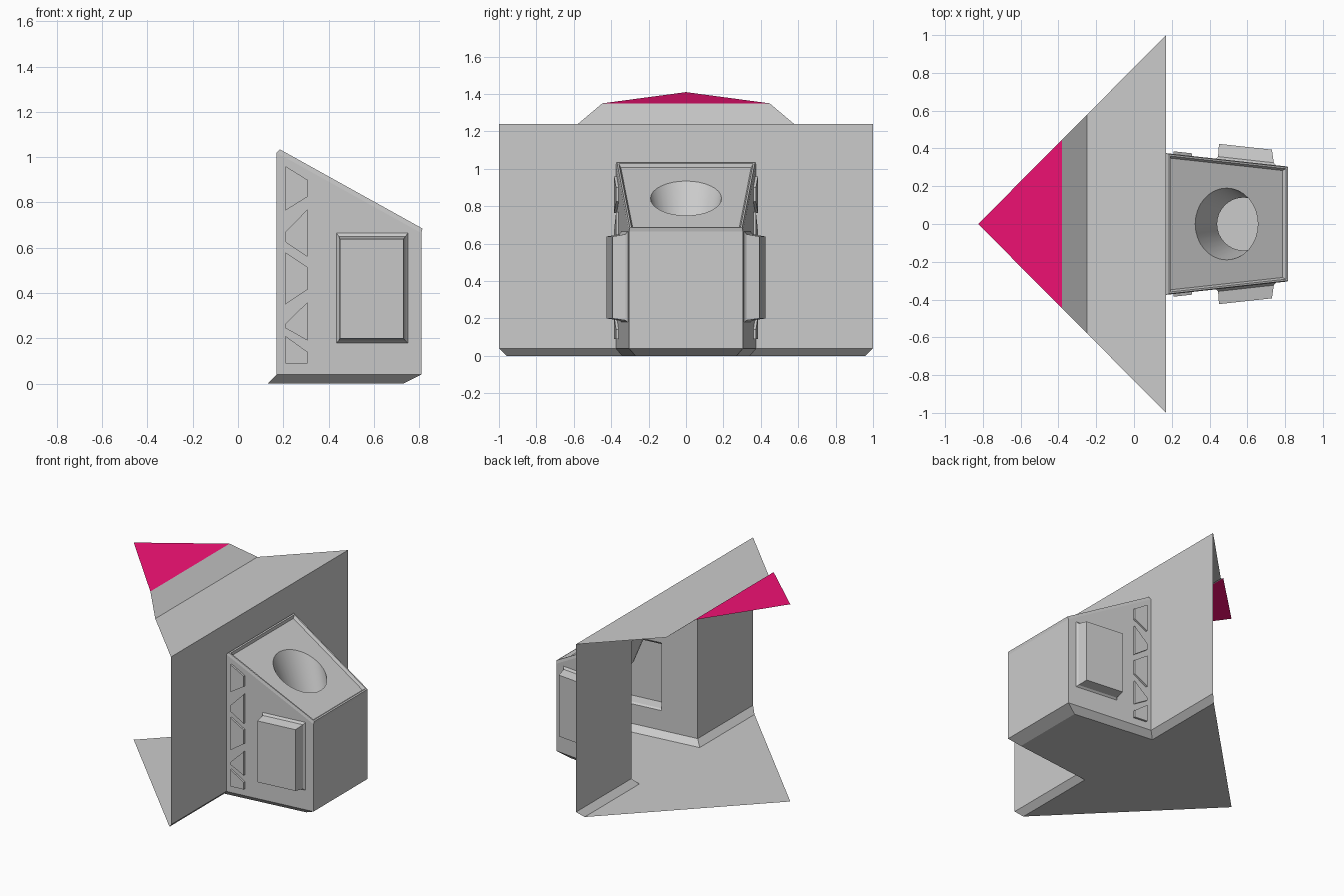
import bpy, bmesh, math
from mathutils import Vector

if "Cube" in bpy.data.objects:
    bpy.data.objects.remove(bpy.data.objects["Cube"])


def build(name, verts, faces, inside, flip=False, smooth=False):
    """Mesh from points and faces, normals pointing away from 'inside'."""
    me = bpy.data.meshes.new(name)
    me.from_pydata([tuple(v) for v in verts], [], faces)
    bm = bmesh.new()
    bm.from_mesh(me)
    bmesh.ops.recalc_face_normals(bm, faces=bm.faces)
    ref = Vector(inside)
    vote = sum(f.normal.dot(f.calc_center_median() - ref) * f.calc_area() for f in bm.faces)
    if (vote < 0) != flip:
        bmesh.ops.reverse_faces(bm, faces=bm.faces)
    for f in bm.faces:
        f.smooth = smooth
    bm.to_mesh(me)
    bm.free()
    ob = bpy.data.objects.new(name, me)
    bpy.context.collection.objects.link(ob)
    return ob


def bridge(a, b, n):
    """Quads between two closed rings starting at indices a and b."""
    return [(a + i, a + (i + 1) % n, b + (i + 1) % n, b + i) for i in range(n)]


WX, FX, AX = 0.17, 0.81, -0.825       # main wall, pod front, rear apex
SLOPE = 0.555
N = Vector((SLOPE, 0, 1)).normalized()
U = Vector((1, 0, -SLOPE)).normalized()


def half(x):                          # half width of the triangular plan
    return (x - AX) / (WX - AX)


def pod_y(x):                         # half width of the tapered pod
    return 0.375 - 0.11 * (x - WX)


def pod_top(x):                       # height of the sloped pod top
    return 1.02 - SLOPE * (x - WX)


CORE = (-0.1, 0, 0.6)
POD = (0.45, 0, 0.4)

# Roof: flat strip, then a ramp up
prof = [(WX, 1.24), (-0.25, 1.24), (-0.38, 1.35)]
build("roof", [(x, s * half(x), z) for x, z in prof for s in (-1, 1)],
      [(0, 1, 3, 2), (2, 3, 5, 4)], CORE)

# Coloured roof tip
tip = build("roof_tip", [(-0.38, -half(-0.38), 1.35), (-0.38, half(-0.38), 1.35), (AX, 0, 1.41)],
            [(0, 1, 2)], CORE)
mat = bpy.data.materials.new("magenta")
mat.diffuse_color = (0.9, 0.006, 0.18, 1)
mat.use_nodes = True
mat.node_tree.nodes["Principled BSDF"].inputs["Base Color"].default_value = mat.diffuse_color
tip.data.materials.append(mat)

# Wall with the pod doorway and chamfered foot
v = []
for s in (-1, 1):
    v += [(WX, s, 1.24), (WX, s, 0.04), (0.13, s * half(0.13), 0), (0.13, s * 0.34, 0),
          (WX, s * 0.375, 0.04), (WX, s * 0.375, 1.02)]
build("wall", v, [(0, 1, 4, 5), (1, 2, 3, 4), (6, 7, 10, 11), (7, 8, 9, 10), (0, 5, 11, 6)], CORE)

# Floor running from the apex into the pod
build("floor", [(AX, 0, 0), (0.13, -half(0.13), 0), (0.13, -0.34, 0), (0.73, -0.27, 0),
                (0.73, 0.27, 0), (0.13, 0.34, 0), (0.13, half(0.13), 0)],
      [tuple(range(7))], (0, 0, 0.6))

# Pod front face with the chamfer around the pod foot
yf = pod_y(FX)
v = [(FX, -yf, pod_top(FX)), (FX, yf, pod_top(FX)), (FX, yf, 0.04), (FX, -yf, 0.04),
     (0.73, 0.27, 0), (0.73, -0.27, 0), (0.13, 0.34, 0), (0.13, -0.34, 0),
     (WX, 0.375, 0.04), (WX, -0.375, 0.04)]
build("pod_front", v, [(0, 1, 2, 3), (3, 2, 4, 5), (2, 8, 6, 4), (3, 5, 7, 9)], POD)

# Stacked rib plates: (z low, z high) at the rear edge and at the front edge
RIBS = [(0.765, 0.96, 0.825, 0.90), (0.625, 0.67, 0.56, 0.77), (0.35, 0.58, 0.415, 0.515),
        (0.245, 0.265, 0.19, 0.36), (0.09, 0.21, 0.09, 0.14)]

for s, side in ((-1, "front"), (1, "back")):
    def at(x, z, off=0):
        return (x, s * (pod_y(x) + off), z)

    def rect(x0, x1, z0, z1, off):
        return [at(x0, z0, off), at(x1, z0, off), at(x1, z1, off), at(x0, z1, off)]

    # Pod side with its raised, hollow panel
    v = [at(WX, 0.04), at(FX, 0.04), at(FX, pod_top(FX)), at(WX, pod_top(WX))]
    v += rect(0.435, 0.75, 0.18, 0.665, 0)
    v += rect(0.445, 0.74, 0.19, 0.65, 0.012)
    v += rect(0.45, 0.73, 0.20, 0.638, 0.08)
    f = bridge(0, 4, 4) + bridge(4, 8, 4) + bridge(8, 12, 4) + [(12, 13, 14, 15)]
    build("pod_side_" + side, v, f, POD)

    # Rib plates
    for i, (a0, a1, b0, b1) in enumerate(RIBS):
        quad = [(0.21, a0), (0.307, b0), (0.307, b1), (0.21, a1)]
        v = [at(x, z, o) for o in (0, 0.014) for x, z in quad]
        build(f"rib_{side}_{i}", v, bridge(0, 4, 4) + [(4, 5, 6, 7)], POD)

# Pod top: raised rim, recessed panel and round opening
SEG = 32
v = []
for inset, lift in ((0, 0), (0.005, 0.02), (0.014, 0.02), (0.024, 0)):
    for x, s in ((WX + inset, -1), (FX - inset, -1), (FX - inset, 1), (WX + inset, 1)):
        v.append(Vector((x, s * (pod_y(x) - inset), pod_top(x))) + N * lift)
angles = [math.radians(-135) + 2 * math.pi * k / SEG for k in range(SEG)]
centre = Vector((0.49, 0, pod_top(0.49)))
circle = [centre + 0.19 * (U * math.cos(a) + Vector((0, 1, 0)) * math.sin(a)) for a in angles]
v += circle
f = bridge(0, 4, 4) + bridge(4, 8, 4) + bridge(8, 12, 4)
q = SEG // 4
for i in range(4):
    arc = [16 + (i * q + k) % SEG for k in range(q, -1, -1)]
    f.append(tuple([12 + i, 12 + (i + 1) % 4] + arc))
build("pod_top", v, f, POD)

# Tapered funnel below the opening
low = [Vector((0.58 + 0.14 * math.cos(a), 0.14 * math.sin(a), 0.64)) for a in angles]
build("funnel", circle + low, bridge(0, SEG, SEG), (0.54, 0, 0.74), flip=True, smooth=True)
